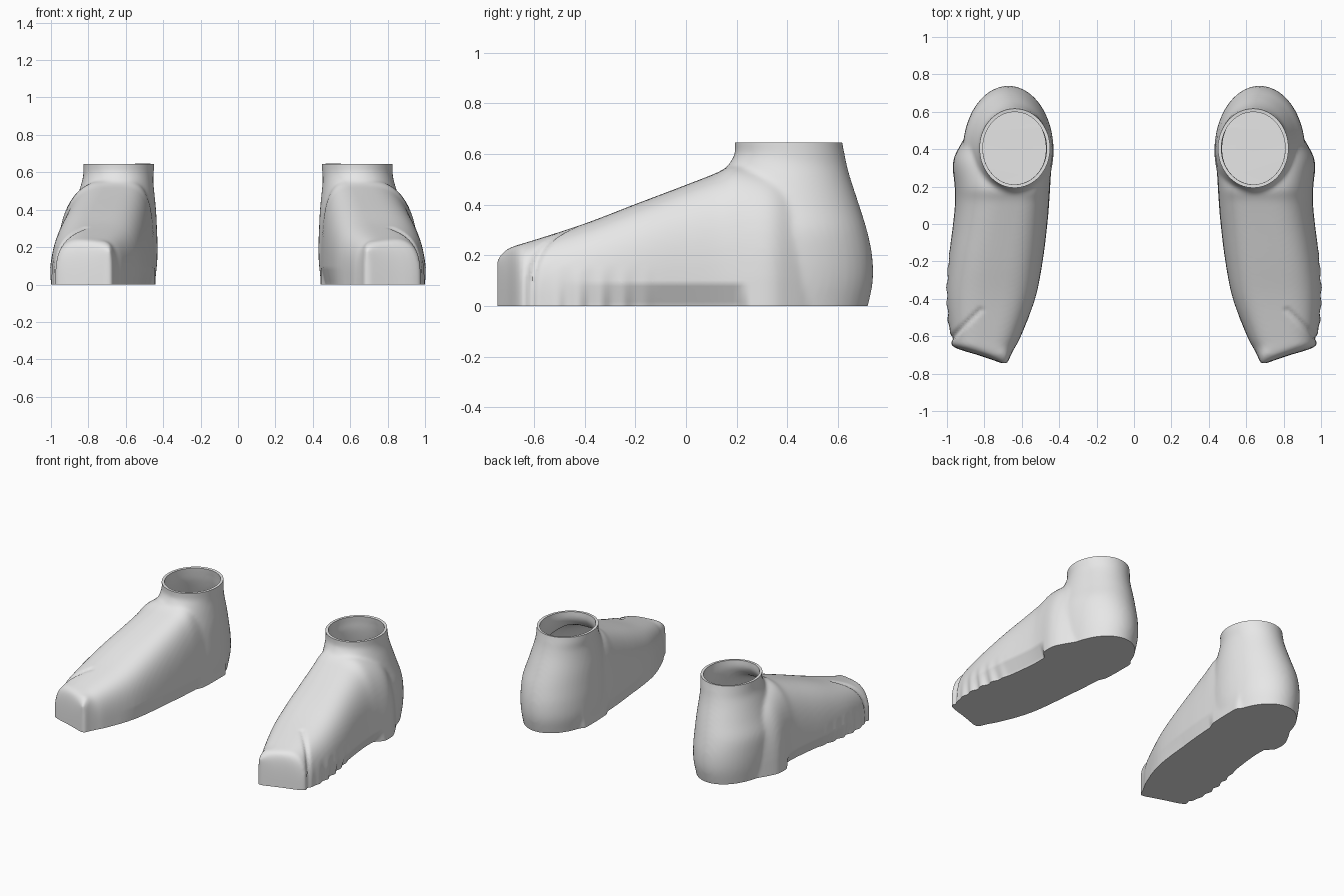
import bpy, bmesh, math
from mathutils import Vector

if "Cube" in bpy.data.objects:
    bpy.data.objects.remove(bpy.data.objects["Cube"])

TOP = 0.645       # height of the ankle opening
WALL = 0.018      # wall thickness

# Foot stations: y, inner x, outer x, ridge x, ridge height
FOOT = [(-.745, .675, .705, .69, .19), (-.705, .66, .82, .72, .225),
        (-.657, .635, .965, .79, .243), (-.6, .605, .982, .79, .26),
        (-.4, .528, 1.003, .76, .325), (-.2, .488, .993, .73, .402),
        (0, .463, .968, .69, .478), (.12, .453, .957, .66, .525),
        (.2, .448, .959, .645, .56), (.33, .441, .968, .645, .54),
        (.42, .44, .93, .645, .5), (.5, .44, .88, .645, .42)]

# Heel and ankle levels: z, inner x, outer x, front y, back y
ANKLE = [(-.06, .45, .895, .05, .70), (0, .447, .9, .05, .718),
         (.1, .433, .91, .05, .738), (.2, .43, .915, .05, .735),
         (.3, .433, .91, .07, .714), (.4, .438, .88, .1, .683),
         (.5, .448, .85, .14, .65), (.56, .453, .832, .17, .634),
         (.6, .45, .827, .192, .626), (TOP, .448, .827, .192, .617),
         (.7, .447, .827, .192, .610)]


def refine(rows, steps=4):
    """Smoothly interpolate the rows of a station table."""
    out = []
    for i in range(len(rows) - 1):
        p0, p1 = rows[max(i - 1, 0)], rows[i]
        p2, p3 = rows[i + 1], rows[min(i + 2, len(rows) - 1)]
        for k in range(steps):
            t = k / steps
            out.append([.5 * (2 * b + (c - a) * t + (2 * a - 5 * b + 4 * c - d) * t * t
                              + (3 * b - a - 3 * c + d) * t ** 3)
                        for a, b, c, d in zip(p0, p1, p2, p3)])
    return out + [list(rows[-1])]


def arch(y, x0, x1, xr, h):
    """Vertical foot section with a squarer inner side and flat base."""
    pts = [(x1, y, -.06)]
    for i in range(33):
        a = math.pi * i / 32
        c, s = math.cos(a), max(math.sin(a), 0)
        n = 3.0 if c > 0 else 3.6
        reach = (x1 - xr) if c > 0 else (x0 - xr)
        pts.append((xr + reach * abs(c) ** (2 / n), y, h * s ** (2 / n)))
    return pts + [(x0, y, -.06)]


def oval(z, x0, x1, y0, y1):
    """Horizontal ankle section."""
    ring = [2 * math.pi * i / 48 for i in range(48)]
    return [((x0 + x1) / 2 + (x1 - x0) / 2 * math.cos(a),
             (y0 + y1) / 2 + (y1 - y0) / 2 * math.sin(a), z) for a in ring]


def loft(bm, rings):
    loops = [[bm.verts.new(p) for p in r] for r in rings]
    n = len(loops[0])
    for a, b in zip(loops, loops[1:]):
        for i in range(n):
            j = (i + 1) % n
            bm.faces.new((a[i], a[j], b[j], b[i]))
    bm.faces.new(loops[0][::-1])
    bm.faces.new(loops[-1])


def make(name, bm):
    mesh = bpy.data.meshes.new(name)
    bm.to_mesh(mesh)
    bm.free()
    obj = bpy.data.objects.new(name, mesh)
    bpy.context.collection.objects.link(obj)
    return obj


def bake(obj):
    """Return the modified shape as a bmesh and drop the object."""
    bpy.context.view_layer.update()
    dg = bpy.context.evaluated_depsgraph_get()
    bm = bmesh.new()
    bm.from_mesh(obj.evaluated_get(dg).to_mesh())
    bpy.data.objects.remove(obj)
    return bm


# Foot and ankle volumes fused into one soft skin
bm = bmesh.new()
loft(bm, [arch(*r) for r in refine(FOOT)])
loft(bm, [oval(*r) for r in refine(ANKLE)])
bmesh.ops.recalc_face_normals(bm, faces=bm.faces)
body = make("boot_body", bm)
fuse = body.modifiers.new("fuse", 'REMESH')
fuse.mode, fuse.voxel_size = 'VOXEL', .012
soft = body.modifiers.new("soften", 'SMOOTH')
soft.factor, soft.iterations = .5, 10
bm = bake(body)

# Tucked sole edge, side wrinkles and toe crease
crease_a, crease_b = Vector((.99, -.62)), Vector((.82, -.46))
along = crease_b - crease_a
bm.normal_update()
normals = {v: v.normal.copy() for v in bm.verts}
for v in bm.verts:
    x, y, z = v.co
    low = min(1, max(0, 1 - z / .09))
    if -.5 < y < .25:
        window = min(1, (y + .5) / .4, (.25 - y) / .05)
        v.co.x += (-.045 if x > .7 else .02) * low * window
    if -.6 < y < -.1 and x > .75:
        fade = math.sin(math.pi * (y + .6) / .5)
        v.co.x += .008 * math.sin(70 * y) * fade * min(1, max(0, 1 - z / .16))
    p = Vector((x, y))
    t = min(1, max(0, (p - crease_a).dot(along) / along.length_squared))
    gap = (p - crease_a - along * t).length
    v.co -= normals[v] * .014 * (1 - .5 * t) * math.exp(-(gap / .014) ** 2)

# Flat sole and open ankle rim
for height, direction in ((0, -1), (TOP, 1)):
    bmesh.ops.bisect_plane(bm, geom=bm.verts[:] + bm.edges[:] + bm.faces[:],
                           plane_co=(0, 0, height), plane_no=(0, 0, direction),
                           clear_outer=True)
rim = [e for e in bm.edges if e.is_boundary and all(v.co.z < .01 for v in e.verts)]
sole = bmesh.ops.holes_fill(bm, edges=rim, sides=0)["faces"]
bmesh.ops.triangulate(bm, faces=sole)
bmesh.ops.recalc_face_normals(bm, faces=bm.faces)
if sum(f.normal.z * f.calc_area() for f in bm.faces if f.calc_center_median().z < .001) > 0:
    bmesh.ops.reverse_faces(bm, faces=bm.faces)

# Hollow wall
shell = make("boot_shell", bm)
wall = shell.modifiers.new("wall", 'SOLIDIFY')
wall.thickness, wall.offset = WALL, -1
bm = bake(shell)

# Right boot and mirrored left boot
grey = bpy.data.materials.new("light grey")
grey.diffuse_color = (.8, .8, .8, 1)
grey.use_nodes = True
grey.node_tree.nodes["Principled BSDF"].inputs["Base Color"].default_value = grey.diffuse_color
other = bm.copy()
for v in other.verts:
    v.co.x = -v.co.x
bmesh.ops.reverse_faces(other, faces=other.faces)
for name, shape in (("right_boot", bm), ("left_boot", other)):
    boot = make(name, shape)
    boot.data.materials.append(grey)
    bpy.ops.object.select_all(action='DESELECT')
    boot.select_set(True)
    bpy.context.view_layer.objects.active = boot
    bpy.ops.object.shade_smooth_by_angle(angle=math.radians(40))
